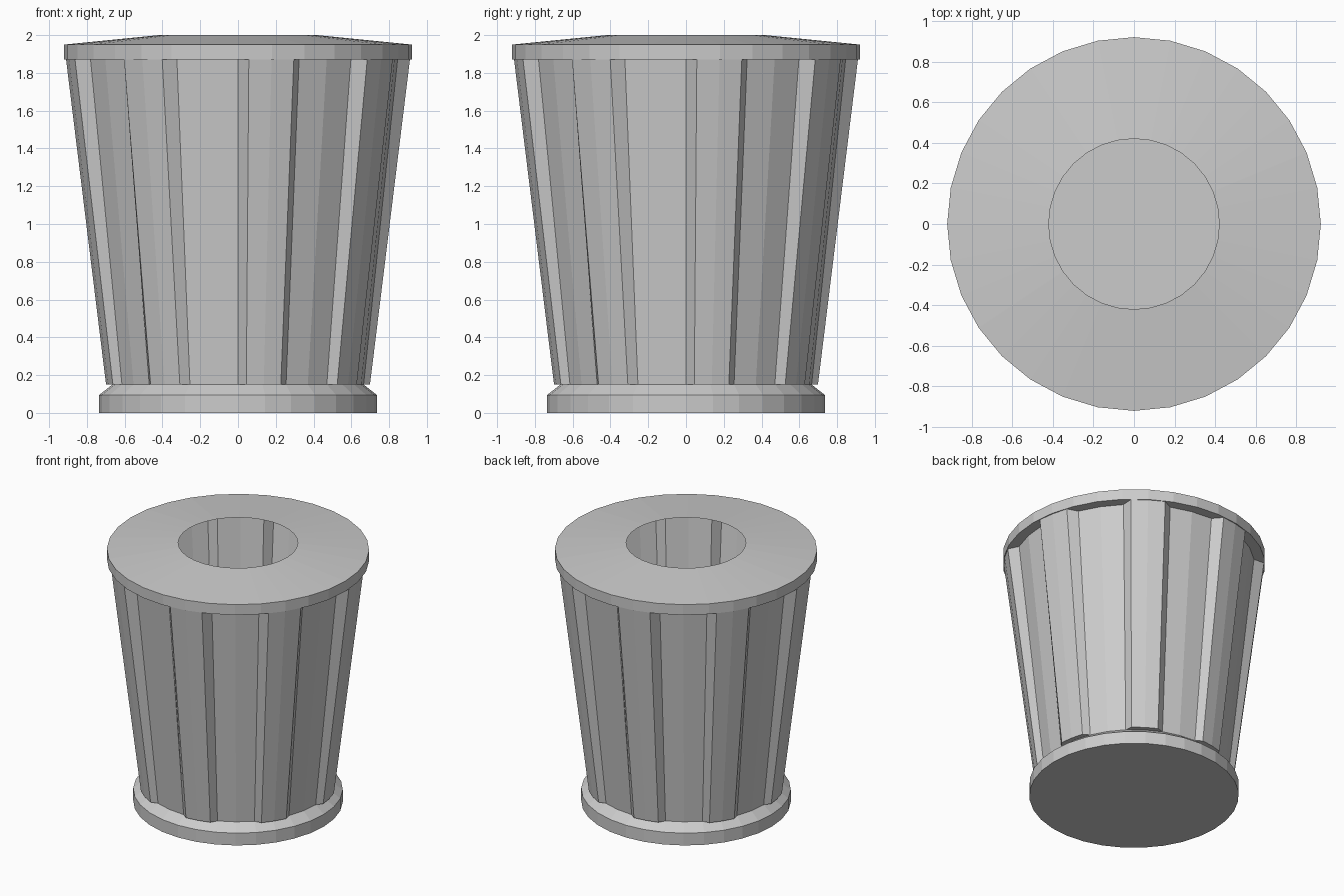
import bpy, bmesh
from math import sin, cos, radians

if "Cube" in bpy.data.objects:
    bpy.data.objects.remove(bpy.data.objects["Cube"])

SIDES = 32
Z_LOW, Z_TOP = 0.15, 1.87        # height span of the tapered wall
WALL_LOW, WALL_TOP = 0.665, 0.845  # recessed wall radii
SLAT_LOW, SLAT_TOP = 0.70, 0.912   # raised slat radii


def polar(bm, r, deg, z):
    return bm.verts.new((r * cos(radians(deg)), r * sin(radians(deg)), z))


def finish(bm, name):
    me = bpy.data.meshes.new(name)
    bm.to_mesh(me)
    bm.free()
    ob = bpy.data.objects.new(name, me)
    bpy.context.collection.objects.link(ob)
    return ob


def bridge(bm, low, high):
    n = len(low)
    for i in range(n):
        j = (i + 1) % n
        bm.faces.new((low[i], low[j], high[j], high[i]))


def lathe(name, profile, close_bottom=False):
    bm = bmesh.new()
    rings = [[polar(bm, r, 360 * i / SIDES, z) for i in range(SIDES)]
             for r, z in profile]
    for a, b in zip(rings, rings[1:]):
        bridge(bm, a, b)
    if close_bottom:
        bm.faces.new(rings[0][::-1])
    return finish(bm, name)


# base: plinth ring with sloped shoulder and closed floor
lathe("base", [(0.735, 0), (0.735, 0.095), (WALL_LOW, Z_LOW)], True)

# lid: short vertical rim, shallow cone, open centre hole
lathe("lid", [(WALL_TOP, Z_TOP), (0.92, Z_TOP), (0.92, 1.95), (0.42, 2.0)])

# wall: tapered shell with eight raised slats that have sloping flanks
bm = bmesh.new()
low, high = [], []
for k in range(8):
    for deg, raised in ((0, 0), (3.6, 1), (11.25, 1), (18.9, 1), (22.5, 0), (33.75, 0)):
        a = 45 * k + deg
        low.append(polar(bm, SLAT_LOW if raised else WALL_LOW, a, Z_LOW))
        high.append(polar(bm, SLAT_TOP if raised else WALL_TOP, a, Z_TOP))
bridge(bm, low, high)
# undersides of the slats
for k in range(8):
    slat = low[6 * k:6 * k + 5]
    inner = polar(bm, WALL_LOW, 45 * k + 11.25, Z_LOW)
    bm.faces.new([inner] + slat[::-1])
finish(bm, "slatted_wall")
